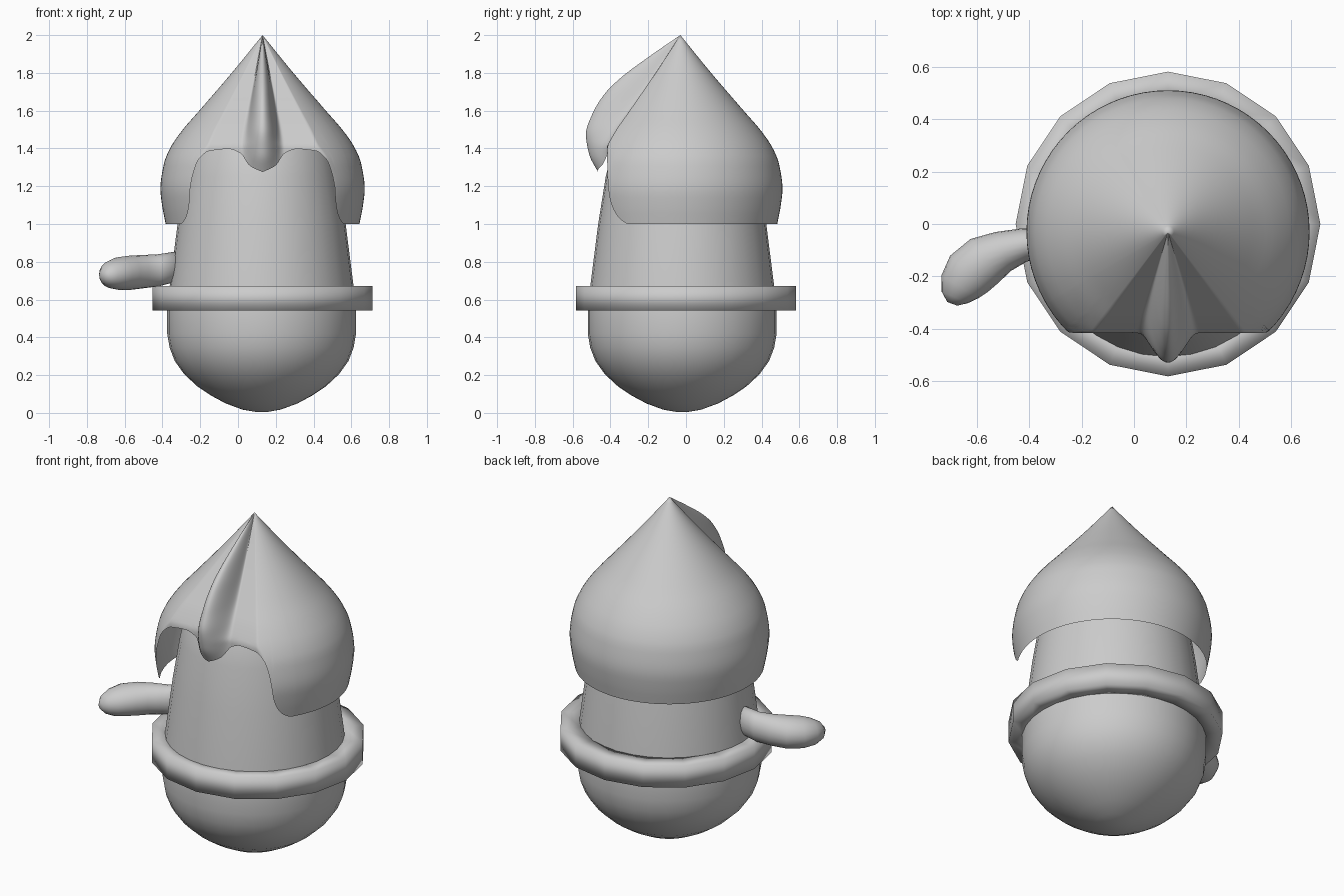
import bpy
import math
from mathutils import Vector

if "Cube" in bpy.data.objects:
    bpy.data.objects.remove(bpy.data.objects["Cube"])

grey = bpy.data.materials.new("plain grey")
grey.diffuse_color = (0.6, 0.6, 0.6, 1)
grey.use_nodes = True
grey.node_tree.nodes["Principled BSDF"].inputs["Base Color"].default_value = grey.diffuse_color


def make(name, verts, faces):
    mesh = bpy.data.meshes.new(name)
    mesh.from_pydata(verts, [], faces)
    mesh.materials.append(grey)
    obj = bpy.data.objects.new(name, mesh)
    bpy.context.collection.objects.link(obj)
    for p in mesh.polygons:
        p.use_smooth = True
    return obj


def interp(table, x):
    """Smooth (Catmull-Rom style) lookup in an ascending list of (x, value)."""
    if x <= table[0][0]:
        return table[0][1]
    for i in range(len(table) - 1):
        (x0, y0), (x1, y1) = table[i], table[i + 1]
        if x <= x1:
            d = (y1 - y0) / (x1 - x0)
            m0 = m1 = d
            if i > 0:
                e = (y0 - table[i - 1][1]) / (x0 - table[i - 1][0])
                m0 = 2 * d * e / (d + e) if d * e > 0 else 0
            if i < len(table) - 2:
                e = (table[i + 2][1] - y1) / (table[i + 2][0] - x1)
                m1 = 2 * d * e / (d + e) if d * e > 0 else 0
            h = x1 - x0
            t = (x - x0) / h
            return ((2*t**3 - 3*t**2 + 1) * y0 + (t**3 - 2*t**2 + t) * h * m0
                    + (3*t**2 - 2*t**3) * y1 + (t**3 - t**2) * h * m1)
    return table[-1][1]


def lathe(name, profile, sides, cx, cy, closed=False):
    """Spin (radius, z) points about a vertical axis."""
    verts, faces = [], []
    n = len(profile)
    for r, z in profile:
        for k in range(sides):
            a = 2 * math.pi * k / sides
            verts.append((cx + r * math.cos(a), cy + r * math.sin(a), z))
    for i in range(n if closed else n - 1):
        j = (i + 1) % n
        for k in range(sides):
            m = (k + 1) % sides
            faces.append((i*sides + k, i*sides + m, j*sides + m, j*sides + k))
    if not closed:
        faces.append(tuple(reversed(range(sides))))
        faces.append(tuple(range((n - 1) * sides, n * sides)))
    return make(name, verts, faces)


# Rounded lower body rising into a tapering trunk
lathe("body", [(0.03, 0.005), (0.10, 0.017), (0.19, 0.05), (0.27, 0.093), (0.34, 0.14), (0.41, 0.205),
               (0.46, 0.275), (0.487, 0.345), (0.50, 0.42), (0.50, 0.54), (0.487, 0.67),
               (0.445, 1.0), (0.405, 1.25), (0.365, 1.42), (0.34, 1.46)], 32, 0.125, -0.02)

# Sixteen-sided belt
lathe("belt", [(0.47, 0.542), (0.582, 0.542), (0.582, 0.672), (0.47, 0.672)],
      16, 0.13, 0.0, closed=True)

# Pointed hood: radius by height, front ridge by height, lower edge by angle from front
HOOD = [(1.0, 0.513), (1.1, 0.532), (1.185, 0.541), (1.32, 0.522), (1.4, 0.49),
        (1.49, 0.43), (1.6, 0.335), (1.8, 0.163), (2.0, 0.0)]
RIDGE = [(1.27, 0.433), (1.37, 0.483), (1.476, 0.50), (1.58, 0.467), (1.69, 0.40),
         (1.77, 0.32), (1.89, 0.16), (2.0, 0.0)]
EDGE = [(0, 1.275), (9.5, 1.31), (17, 1.375), (25, 1.397), (36, 1.387), (41, 1.345),
        (44.3, 1.24), (46, 1.13), (49, 1.06), (53, 1.02), (58, 1.0), (180, 1.0)]


def hood_radius(deg, z):
    r = interp(HOOD, z)
    if deg < 60:
        c = math.cos(math.radians(deg))
        front = min(0.8 * r, 0.387)
        r = min(r, max(front, 0.387 if z < 1.35 else 0) / c)
        if deg < 17:
            r += (interp(RIDGE, z) - front) * math.cos(math.radians(90 * deg / 17)) ** 2
    return r


half = list(range(0, 60)) + list(range(60, 180, 5))
angles = half + [180] + [-a for a in reversed(half[1:])]
rows = 36
verts, faces = [(0.13, -0.03, 2.0)], []
n = len(angles)
for i in range(1, rows + 1):
    for a in angles:
        z = 2.0 - (2.0 - interp(EDGE, abs(a))) * i / rows
        r = hood_radius(abs(a), z)
        t = math.radians(a)
        verts.append((0.13 + r * math.sin(t), -0.03 - r * math.cos(t), z))
for k in range(n):
    m = (k + 1) % n
    faces.append((0, 1 + k, 1 + m))
    for i in range(rows - 1):
        b = 1 + i * n
        faces.append((b + k, b + n + k, b + n + m, b + m))
make("hood", verts, faces)

# Stubby arm curving forward: x, y, z, half width, half height
ARM = [(-0.325, -0.072, 0.775, 0.058, 0.08), (-0.42, -0.08, 0.755, 0.064, 0.085),
       (-0.50, -0.105, 0.748, 0.080, 0.088), (-0.57, -0.14, 0.742, 0.099, 0.091),
       (-0.63, -0.19, 0.738, 0.100, 0.087), (-0.665, -0.24, 0.733, 0.083, 0.074),
       (-0.685, -0.28, 0.73, 0.055, 0.052), (-0.694, -0.305, 0.728, 0.02, 0.02)]
verts, faces, s = [], [], 20
for i, (x, y, z, w, h) in enumerate(ARM):
    p, q = ARM[max(i - 1, 0)], ARM[min(i + 1, len(ARM) - 1)]
    d = Vector((q[0] - p[0], q[1] - p[1], 0)).normalized()
    side = Vector((-d.y, d.x, 0))
    for k in range(s):
        a = 2 * math.pi * k / s
        verts.append(Vector((x, y, z)) + side * (w * math.cos(a)) + Vector((0, 0, h * math.sin(a))))
for i in range(len(ARM) - 1):
    for k in range(s):
        m = (k + 1) % s
        faces.append((i*s + k, i*s + m, (i + 1)*s + m, (i + 1)*s + k))
faces.append(tuple(reversed(range(s))))
faces.append(tuple(range((len(ARM) - 1) * s, len(ARM) * s)))
make("arm", verts, faces)
